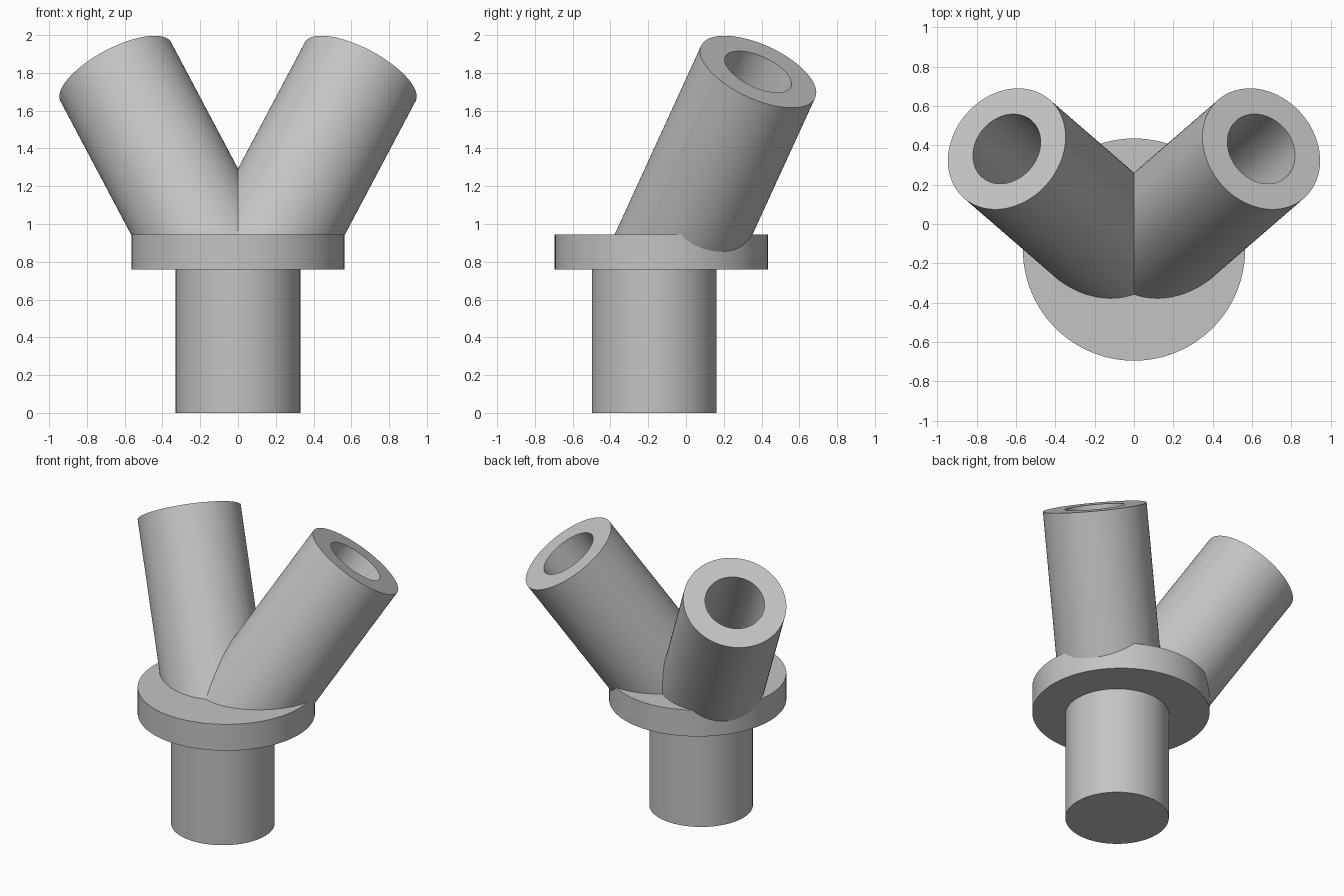
import bpy, bmesh
from mathutils import Vector, Matrix

default = bpy.data.objects.get("Cube")
if default:
    bpy.data.objects.remove(default, do_unlink=True)

grey = bpy.data.materials.new("plain grey")
grey.use_nodes = True
grey.diffuse_color = (0.55, 0.55, 0.55, 1)
grey.node_tree.nodes["Principled BSDF"].inputs["Base Color"].default_value = grey.diffuse_color


def cylinder(name, start, end, radius, floor=None):
    """Solid cylinder between two points, optionally cut level at a floor height."""
    start, end = Vector(start), Vector(end)
    axis = end - start
    turn = axis.to_track_quat('Z', 'Y').to_matrix().to_4x4()
    bm = bmesh.new()
    bmesh.ops.create_cone(bm, cap_ends=True, segments=96, radius1=radius, radius2=radius,
                          depth=axis.length,
                          matrix=Matrix.Translation((start + end) / 2) @ turn)
    if floor is not None:
        cut = bmesh.ops.bisect_plane(bm, geom=bm.verts[:] + bm.edges[:] + bm.faces[:],
                                     plane_co=(0, 0, floor), plane_no=(0, 0, 1),
                                     clear_inner=True)
        rim = [e for e in cut["geom_cut"] if isinstance(e, bmesh.types.BMEdge)]
        bmesh.ops.holes_fill(bm, edges=rim, sides=0)
    bmesh.ops.recalc_face_normals(bm, faces=bm.faces[:])
    mesh = bpy.data.meshes.new(name)
    bm.to_mesh(mesh)
    bm.free()
    mesh.materials.append(grey)
    obj = bpy.data.objects.new(name, mesh)
    bpy.context.collection.objects.link(obj)
    return obj


def combine(target, tool, operation):
    """Apply a boolean and discard the tool."""
    mod = target.modifiers.new(operation, 'BOOLEAN')
    mod.operation = operation
    mod.solver = 'EXACT'
    mod.object = tool
    bpy.context.view_layer.objects.active = target
    bpy.ops.object.modifier_apply(modifier=mod.name)
    bpy.data.objects.remove(tool, do_unlink=True)


# Round flange, with the stem running up into it
fitting = cylinder("branched_fitting", (0, -0.13, 0.76), (0, -0.13, 0.945), 0.565)
combine(fitting, cylinder("stem", (0, -0.168, 0), (0, -0.168, 0.86), 0.33), 'UNION')

# Two leaning tubes, mirrored, meeting above the stem
bores = []
for side, label in ((1, "left"), (-1, "right")):
    root = Vector((0, -0.178, 0.584))
    tip = Vector((side * 0.647, 0.382, 1.806))
    lean = (tip - root).normalized()
    tube = cylinder(label + "_tube", root - lean * 0.2, tip, 0.332, floor=0.81)
    combine(fitting, tube, 'UNION')
    bores.append(cylinder(label + "_bore", tip - lean * 1.1, tip + lean * 0.1, 0.191))

# Sockets bored into the tubes
for bore in bores:
    combine(fitting, bore, 'DIFFERENCE')

# Smooth walls with crisp rims
bpy.ops.object.select_all(action='DESELECT')
fitting.select_set(True)
bpy.context.view_layer.objects.active = fitting
bpy.ops.object.shade_smooth_by_angle(angle=0.4)
